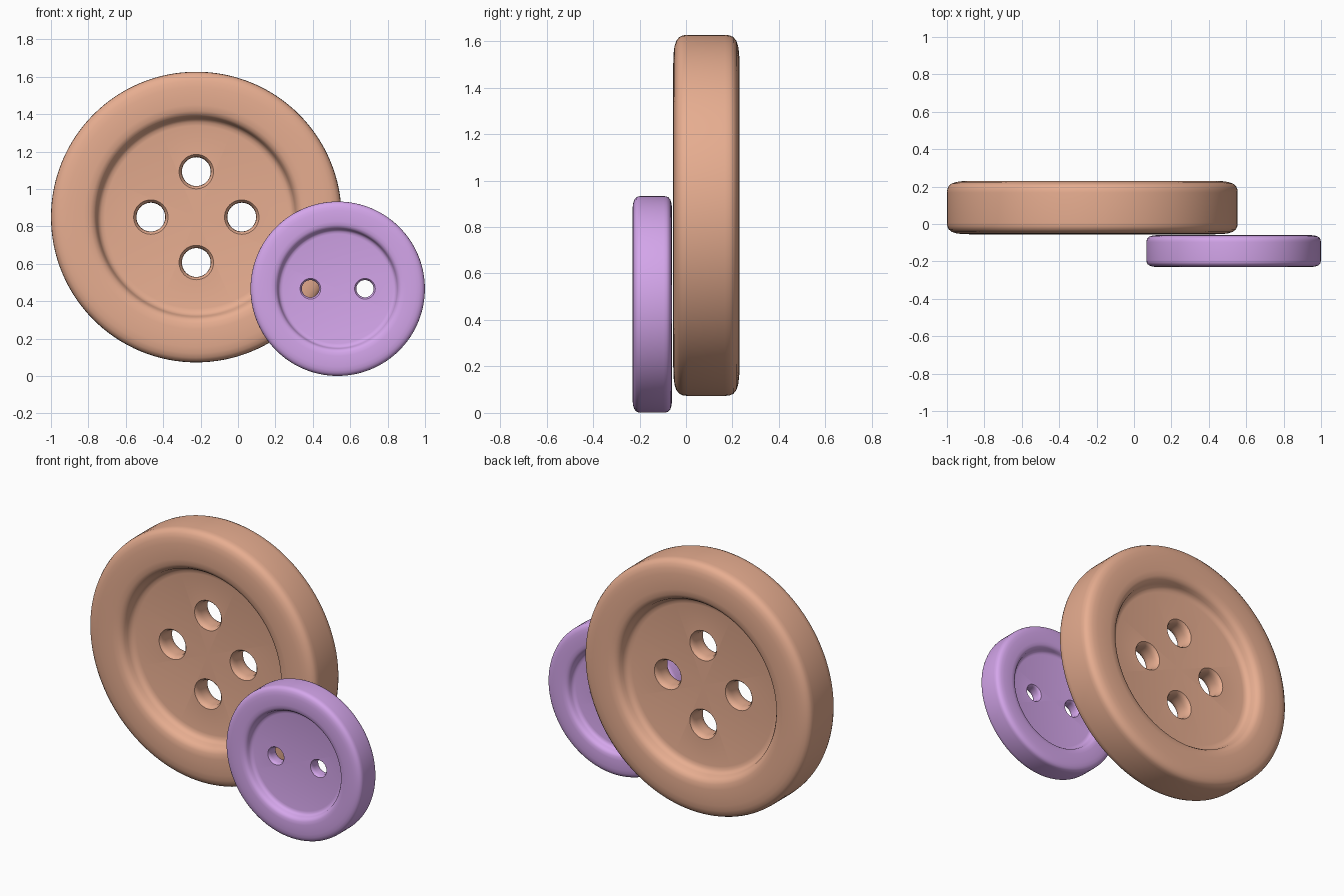
import bpy, bmesh
from math import pi, sin, cos, radians
from mathutils import Matrix, Vector

if "Cube" in bpy.data.objects:
    bpy.data.objects.remove(bpy.data.objects["Cube"])

# Half cross-section of the rim: (radius, half thickness), outer side to recess floor
RIM = [(0.777, 0.080), (0.775, 0.100), (0.768, 0.116), (0.752, 0.129), (0.728, 0.137),
       (0.695, 0.1415), (0.65, 0.1425), (0.60, 0.1425), (0.568, 0.139), (0.548, 0.129),
       (0.536, 0.113), (0.530, 0.092), (0.522, 0.076), (0.508, 0.066), (0.488, 0.062)]
FLOOR = 0.062
# Half cross-section of a sewing hole: narrow middle, flared mouths
HOLE = [(0.077, 0.022), (0.079, 0.040), (0.084, 0.053), (0.093, 0.063), (0.093, 0.1)]


def lathe(name, half, steps):
    """Spin a half profile, mirrored front to back, round the y axis."""
    pts = [(r, -y) for r, y in reversed(half)] + half
    pts = [(0, pts[0][1])] + pts + [(0, pts[-1][1])]
    bm = bmesh.new()
    vs = [bm.verts.new((r, y, 0)) for r, y in pts]
    es = [bm.edges.new(p) for p in zip(vs, vs[1:])]
    bmesh.ops.spin(bm, geom=vs + es, cent=(0, 0, 0), axis=(0, 1, 0),
                   angle=2 * pi, steps=steps)
    bmesh.ops.remove_doubles(bm, verts=bm.verts, dist=1e-5)
    bmesh.ops.recalc_face_normals(bm, faces=bm.faces)
    me = bpy.data.meshes.new(name)
    bm.to_mesh(me)
    bm.free()
    ob = bpy.data.objects.new(name, me)
    bpy.context.collection.objects.link(ob)
    return ob


def button(name, centre, scale, holes, color):
    ob = lathe(name, RIM, 128)
    # Drill the sewing holes
    for r, ang in holes:
        cutter = lathe("hole_cutter", HOLE, 40)
        cutter.hide_render = True
        size = 1.0
        cutter.location = (r * cos(ang), 0, r * sin(ang))
        mod = ob.modifiers.new("hole", 'BOOLEAN')
        mod.operation, mod.solver, mod.object = 'DIFFERENCE', 'EXACT', cutter
        bpy.ops.object.select_all(action='DESELECT')
        ob.select_set(True)
        bpy.context.view_layer.objects.active = ob
        bpy.ops.object.modifier_apply(modifier=mod.name)
        bpy.data.objects.remove(cutter)
    ob.data.transform(Matrix.Translation(Vector(centre)) @ Matrix.Scale(scale, 4))
    bpy.ops.object.shade_smooth_by_angle(angle=radians(40))
    mat = bpy.data.materials.new(name + "_color")
    mat.diffuse_color = color
    mat.use_nodes = True
    mat.node_tree.nodes["Principled BSDF"].inputs["Base Color"].default_value = mat.diffuse_color
    ob.data.materials.clear()
    ob.data.materials.append(mat)
    return ob


# Large four-hole button behind, small two-hole button in front
button("large_button", (-0.223, 0.0875, 0.85), 1.0,
       [(0.243, i * pi / 2) for i in range(4)], (0.80, 0.42, 0.28, 1))
button("small_button", (0.533, -0.145, 0.467), 0.6,
       [(0.243, 0), (0.243, pi)], (0.66, 0.38, 0.83, 1))
